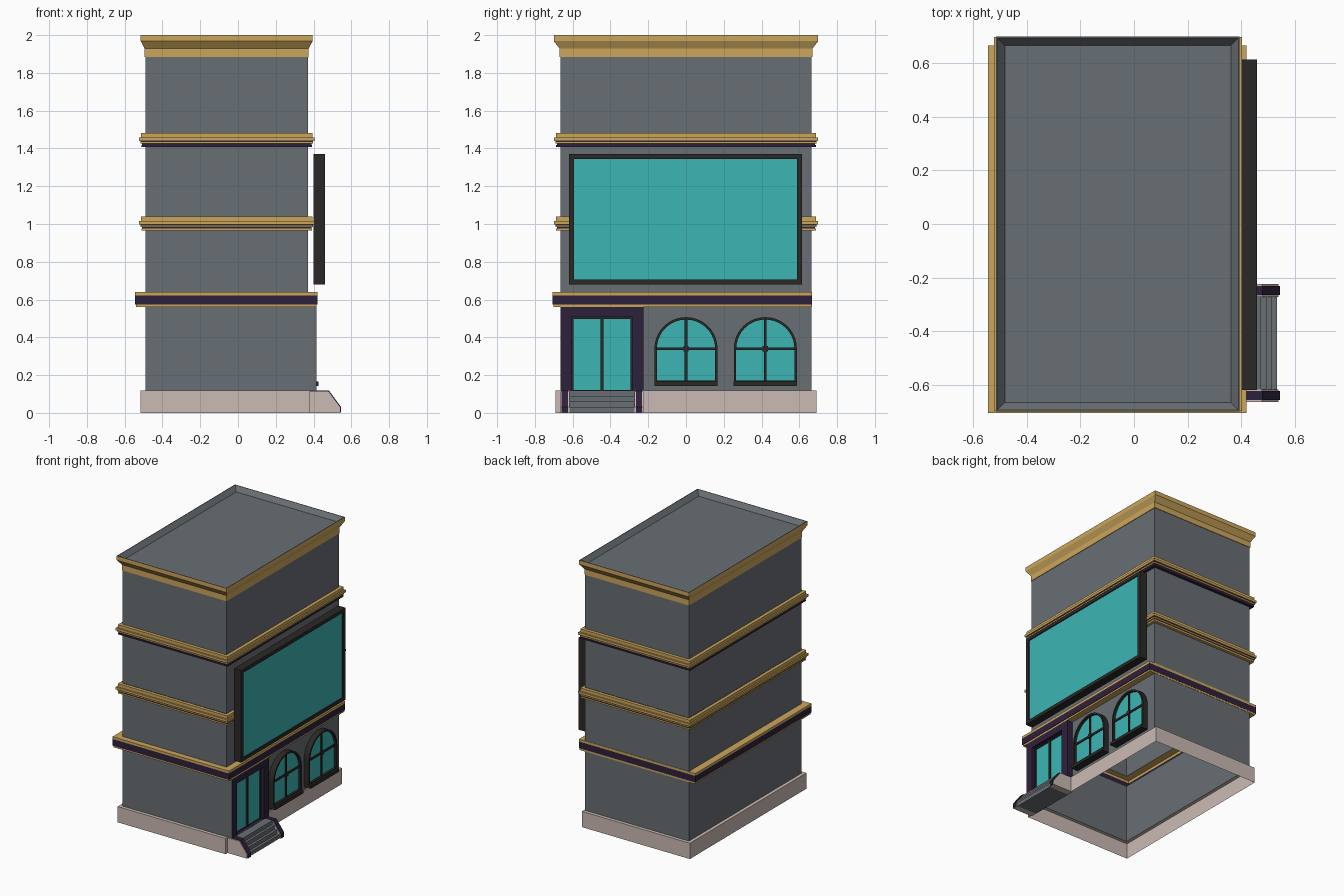
import bpy, math

if "Cube" in bpy.data.objects:
    bpy.data.objects.remove(bpy.data.objects["Cube"])


def material(name, rgb):
    m = bpy.data.materials.new(name)
    m.diffuse_color = (*rgb, 1)
    m.use_nodes = True
    m.node_tree.nodes["Principled BSDF"].inputs["Base Color"].default_value = m.diffuse_color
    return m


GREY = material("slate_grey", (0.14, 0.158, 0.172))
GOLD = material("gold", (0.60, 0.38, 0.107))
TEAL = material("teal_glass", (0.047, 0.46, 0.46))
PURPLE = material("dark_purple", (0.027, 0.015, 0.045))
PINK = material("pale_stone", (0.60, 0.49, 0.45))
DARK = material("charcoal", (0.023, 0.022, 0.020))

WALL = (-0.49, 0.37, -0.665, 0.665)      # main wall footprint


def make(name, verts, faces, mats, idx=None):
    me = bpy.data.meshes.new(name)
    me.from_pydata(verts, [], faces)
    for m in mats:
        me.materials.append(m)
    if idx:
        for p, i in zip(me.polygons, idx):
            p.material_index = i
    ob = bpy.data.objects.new(name, me)
    bpy.context.collection.objects.link(ob)
    return ob


def grow(d, rect=WALL):
    return (rect[0] - d, rect[1] + d, rect[2] - d, rect[3] + d)


def loft(name, rings, bottom=False, top=False):
    """Stack of rectangles (rect, z, material of the band below this ring)."""
    verts, faces, idx, mats = [], [], [], []
    for k, ((x0, x1, y0, y1), z, m) in enumerate(rings):
        verts += [(x0, y0, z), (x1, y0, z), (x1, y1, z), (x0, y1, z)]
        if m not in mats:
            mats.append(m)
        if k:
            a, b = 4 * k - 4, 4 * k
            for i in range(4):
                j = (i + 1) % 4
                faces.append((a + i, a + j, b + j, b + i))
                idx.append(mats.index(m))
    if bottom:
        faces.append((3, 2, 1, 0))
        idx.append(0)
    if top:
        n = len(verts)
        faces.append((n - 4, n - 3, n - 2, n - 1))
        idx.append(mats.index(rings[-1][2]))
    return make(name, verts, faces, mats, idx)


def box(name, x0, x1, y0, y1, z0, z1, mat):
    r = (x0, x1, y0, y1)
    return loft(name, [(r, z0, mat), (r, z1, mat)], True, True)


def panel(name, outlines, x0, x1, mat):
    """Plate facing +x from (y, z) outlines; later outlines are holes."""
    cu = bpy.data.curves.new(name, 'CURVE')
    cu.dimensions, cu.fill_mode, cu.extrude = '2D', 'BOTH', (x1 - x0) / 2
    for pts in outlines:
        s = cu.splines.new('POLY')
        s.points.add(len(pts) - 1)
        for p, (y, z) in zip(s.points, pts):
            p.co = (y, z, 0, 1)
        s.use_cyclic_u, s.use_smooth = True, False
    tmp = bpy.data.objects.new(name + "_tmp", cu)
    bpy.context.collection.objects.link(tmp)
    src = tmp.to_mesh()
    verts = [((x0 + x1) / 2 + v.co.z, v.co.x, v.co.y) for v in src.vertices]
    faces = [tuple(p.vertices) for p in src.polygons]
    tmp.to_mesh_clear()
    bpy.data.objects.remove(tmp)
    return make(name, verts, faces, [mat])


def rect(y0, y1, z0, z1):
    return [(y0, z0), (y1, z0), (y1, z1), (y0, z1)]


def arch(c, r, z0, spring, n=20):
    return [(c - r, z0), (c + r, z0)] + [
        (c + r * math.cos(math.pi * i / n), spring + r * math.sin(math.pi * i / n))
        for i in range(n + 1)]


def prism(name, profile, y0, y1, mat):
    """(x, z) outline extruded along y."""
    n = len(profile)
    verts = [(x, y, z) for y in (y0, y1) for x, z in profile]
    faces = [tuple(range(n)), tuple(range(2 * n - 1, n - 1, -1))]
    faces += [(i, n + i, n + (i + 1) % n, (i + 1) % n) for i in range(n)]
    return make(name, verts, faces, [mat])


# Hollow plinth and wall storeys, open underneath
PL = (-0.515, 0.38, -0.69, 0.69)
loft("plinth", [(PL, 0, PINK), (PL, 0.118, PINK), (WALL, 0.118, PINK)])
for name, z0, z1 in (("ground_walls", 0.118, 0.56), ("first_floor_walls", 0.64, 0.965),
                     ("second_floor_walls", 1.04, 1.41), ("third_floor_walls", 1.48, 1.885)):
    loft(name, [(WALL, z0, GREY), (WALL, z1, GREY)])

# Broad band over the ground floor, nearly flush at the back
BAND, BAND_IN = (-0.545, 0.42, -0.707, 0.668), (-0.54, 0.416, -0.702, 0.667)
loft("ground_floor_band", [
    (WALL, 0.56, GOLD), (BAND_IN, 0.56, GOLD), (BAND_IN, 0.573, GOLD),
    (BAND, 0.573, PURPLE), (BAND, 0.622, PURPLE), (BAND, 0.64, GOLD), (WALL, 0.64, GOLD)])

# Moulded string courses between the upper floors
for name, z, low in (("lower_string_course", 0.965, GOLD), ("upper_string_course", 1.407, PURPLE)):
    loft(name, [
        (WALL, z, low), (grow(0.022), z, low), (grow(0.022), z + 0.012, low),
        (grow(0.018), z + 0.012, PURPLE), (grow(0.018), z + 0.018, PURPLE),
        (grow(0.026), z + 0.018, GOLD), (grow(0.026), z + 0.026, GOLD),
        (grow(0.026), z + 0.032, PURPLE), (grow(0.034), z + 0.032, GOLD),
        (grow(0.034), z + 0.05, GOLD), (grow(0.024), z + 0.05, GOLD),
        (grow(0.024), z + 0.074, GOLD), (WALL, z + 0.074, GOLD)])

# Flared crown cornice, and the sunken roof behind it
TOP = (-0.515, 0.395, -0.70, 0.70)
loft("crown_cornice", [
    (WALL, 1.885, GOLD), (grow(0.004), 1.885, GOLD), (grow(0.004), 1.928, GOLD),
    (TOP, 1.968, GOLD), (TOP, 2.0, GOLD)])
loft("roof", [(TOP, 2.0, GREY), (grow(-0.004, TOP), 2.0, GREY),
              (grow(-0.032, TOP), 1.965, GREY)], top=True)

# Billboard standing off the wall
panel("billboard_frame", [rect(-0.62, 0.615, 0.68, 1.37), rect(-0.592, 0.587, 0.706, 1.344)],
      0.405, 0.46, DARK)
box("billboard_back", 0.40, 0.41, -0.62, 0.615, 0.68, 1.37, DARK)
box("billboard_screen", 0.41, 0.452, -0.592, 0.587, 0.706, 1.344, TEAL)

# Arched windows
for i, c in enumerate((0.0, 0.42)):
    n = "window_%d_" % (i + 1)
    panel(n + "frame", [arch(c, 0.167, 0.15, 0.34), arch(c, 0.154, 0.172, 0.34)], 0.368, 0.412, DARK)
    panel(n + "glass", [arch(c, 0.157, 0.165, 0.34)], 0.369, 0.394, TEAL)
    box(n + "sill", 0.369, 0.427, c - 0.168, c + 0.168, 0.143, 0.166, DARK)
    box(n + "mullion", 0.39, 0.403, c - 0.007, c + 0.007, 0.166, 0.498, DARK)
    box(n + "transom", 0.39, 0.402, c - 0.157, c + 0.157, 0.333, 0.347, DARK)
    box(n + "boss", 0.39, 0.407, c - 0.014, c + 0.014, 0.326, 0.354, DARK)

# Door surround: purple, with a grey outer flank flush with the front wall
surround = panel("door_surround", [rect(-0.665, -0.225, 0.118, 0.56),
                                   rect(-0.605, -0.285, 0.119, 0.507)], 0.369, 0.416, PURPLE)
surround.data.materials.append(GREY)
for p in surround.data.polygons:
    if abs(p.normal.y) > 0.9 and p.center.y < -0.66:
        p.material_index = 1
panel("door_frame", [rect(-0.605, -0.285, 0.119, 0.507),
                     rect(-0.596, -0.294, 0.122, 0.498)], 0.37, 0.392, DARK)
box("door_glass", 0.369, 0.384, -0.6, -0.29, 0.119, 0.505, TEAL)
box("door_centre_bar", 0.38, 0.394, -0.453, -0.437, 0.119, 0.505, DARK)

# Entrance steps
steps = [(0.37, 0)]
for k in range(4):
    x = 0.535 - 0.02 * k
    steps += [(x, 0.0295 * k), (x, 0.0295 * (k + 1))]
steps.append((0.37, 0.118))
prism("entrance_steps", steps, -0.618, -0.268, GREY)

# Sloping stair cheeks with purple caps
cheek = [(0.37, 0), (0.54, 0), (0.54, 0.03), (0.478, 0.114), (0.37, 0.114)]
cap = [(0.372, 0.001), (0.545, 0.001), (0.545, 0.032), (0.481, 0.119), (0.372, 0.119)]
for side, y0 in (("front", -0.665), ("rear", -0.272)):
    prism(side + "_stair_cheek", cheek, y0, y0 + 0.047, PINK)
    prism(side + "_stair_cap", cap, y0 + 0.007, y0 + 0.040, PURPLE)
